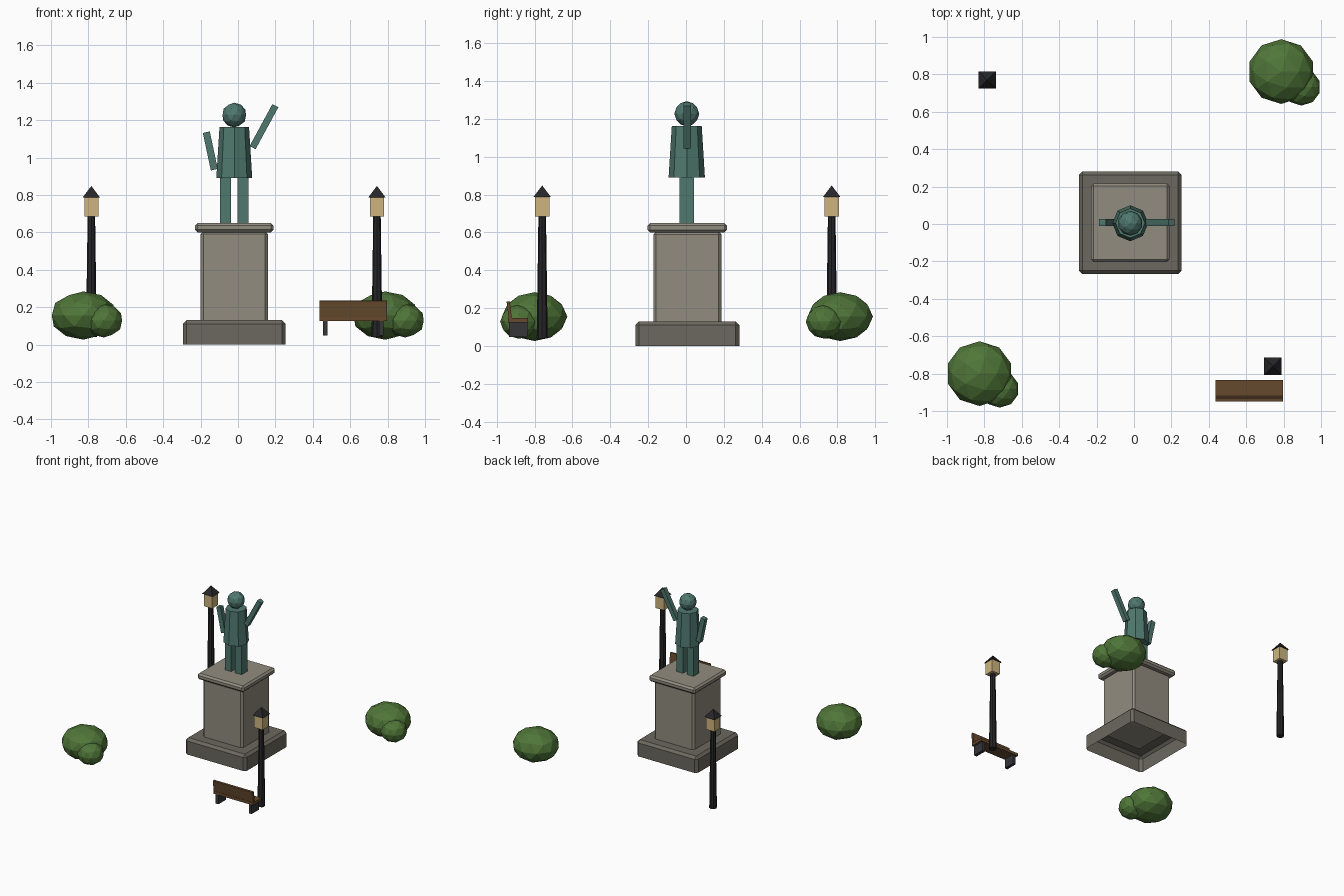
import bpy, bmesh, math
from mathutils import Matrix, Vector

if "Cube" in bpy.data.objects:
    bpy.data.objects.remove(bpy.data.objects["Cube"])


def material(name, srgb):
    m = bpy.data.materials.new(name)
    lin = [c / 12.92 if c <= 0.04045 else ((c + 0.055) / 1.055) ** 2.4 for c in srgb]
    m.diffuse_color = (*lin, 1)
    m.use_nodes = True
    m.node_tree.nodes["Principled BSDF"].inputs["Base Color"].default_value = m.diffuse_color
    return m


STONE = material("stone", (0.57, 0.55, 0.50))
DARK_STONE = material("dark stone", (0.42, 0.41, 0.37))
BRONZE = material("green bronze", (0.31, 0.47, 0.43))
IRON = material("black iron", (0.15, 0.15, 0.16))
GLASS = material("lamp glass", (0.81, 0.71, 0.50))
WOOD = material("wood", (0.40, 0.29, 0.18))
LEG_IRON = material("dark grey iron", (0.21, 0.21, 0.22))
LEAF = material("leaf green", (0.31, 0.46, 0.22))


def finish(name, bm, mat, loc, rot=(0, 0, 0)):
    mesh = bpy.data.meshes.new(name)
    bm.to_mesh(mesh)
    bm.free()
    mesh.materials.append(mat)
    ob = bpy.data.objects.new(name, mesh)
    ob.location = loc
    ob.rotation_euler = rot
    bpy.context.collection.objects.link(ob)
    return ob


def box(name, mat, loc, size, rot=(0, 0, 0), bevel=0, open_bottom=False):
    bm = bmesh.new()
    bmesh.ops.create_cube(bm, size=1, matrix=Matrix.Diagonal((*size, 1)))
    if open_bottom:
        low = min(bm.faces, key=lambda f: f.calc_center_median().z)
        bmesh.ops.delete(bm, geom=[low], context='FACES_ONLY')
    if bevel:
        edges = [e for e in bm.edges if not e.is_boundary]
        bmesh.ops.bevel(bm, geom=edges, offset=bevel, segments=1,
                        affect='EDGES', profile=0.5)
    return finish(name, bm, mat, loc, rot)


def cone(name, mat, loc, sides, r1, r2, z0, z1, turn=0):
    bm = bmesh.new()
    bmesh.ops.create_cone(bm, cap_ends=True, segments=sides, radius1=r1, radius2=r2,
                          depth=z1 - z0, matrix=Matrix.Rotation(turn, 4, 'Z'))
    return finish(name, bm, mat, (loc[0], loc[1], (z0 + z1) / 2))


def ball(name, mat, loc, radii):
    bm = bmesh.new()
    bmesh.ops.create_icosphere(bm, subdivisions=2, radius=1,
                               matrix=Matrix.Diagonal((*radii, 1)))
    return finish(name, bm, mat, loc)


# Pedestal: hollow-bottomed base, shaft and cap
CX, CY = -0.02, 0.007
box("pedestal_base", DARK_STONE, (CX, CY, 0.065), (0.55, 0.55, 0.13),
    bevel=0.02, open_bottom=True)
box("pedestal_shaft", STONE, (CX, CY, 0.36), (0.36, 0.36, 0.49), bevel=0.015)
box("pedestal_cap", STONE, (CX, CY, 0.625), (0.42, 0.42, 0.05), bevel=0.014)

# Statue: legs, coat, head and arms
for side, word in ((-1, "left"), (1, "right")):
    box(f"statue_leg_{word}", BRONZE, (CX + side * 0.047, CY - 0.003, 0.77),
        (0.058, 0.075, 0.25))
cone("statue_coat", BRONZE, (CX, CY - 0.003), 8, 0.096, 0.079, 0.89, 1.163)
ball("statue_head", BRONZE, (CX, CY - 0.003, 1.227), (0.066, 0.066, 0.066))
box("statue_lowered_arm", BRONZE, (-0.148, CY, 1.035), (0.038, 0.038, 0.205),
    rot=(0, math.radians(-12), 0))
box("statue_raised_arm", BRONZE, (0.139, CY, 1.165), (0.036, 0.038, 0.255),
    rot=(0, math.radians(28.5), 0))

# Street lamps
for i, p in enumerate(((-0.784, 0.77), (0.743, -0.76)), 1):
    cone(f"lamp_post_{i}", IRON, p, 8, 0.029, 0.02, 0.04, 0.69)
    box(f"lamp_lantern_{i}", GLASS, (*p, 0.736), (0.076, 0.076, 0.104))
    cone(f"lamp_roof_{i}", IRON, p, 4, 0.066, 0, 0.786, 0.848, math.pi / 4)

# Bench with its back to the front
BX = 0.616
box("bench_seat", WOOD, (BX, -0.887, 0.136), (0.36, 0.106, 0.022))
box("bench_back", WOOD, (BX, -0.934, 0.188), (0.36, 0.017, 0.095),
    rot=(math.radians(7), 0, 0))
for side, word in ((-1, "left"), (1, "right")):
    box(f"bench_leg_{word}", LEG_IRON, (BX + side * 0.15, -0.887, 0.088),
        (0.025, 0.097, 0.08))

# Bushes: one large and one small clump each
for i, (x, y) in enumerate(((-0.826, -0.80), (0.787, 0.815)), 1):
    ball(f"bush_large_{i}", LEAF, (x, y, 0.155), (0.178, 0.173, 0.129))
    ball(f"bush_small_{i}", LEAF, (x + 0.108, y - 0.082, 0.128), (0.103, 0.1, 0.09))
